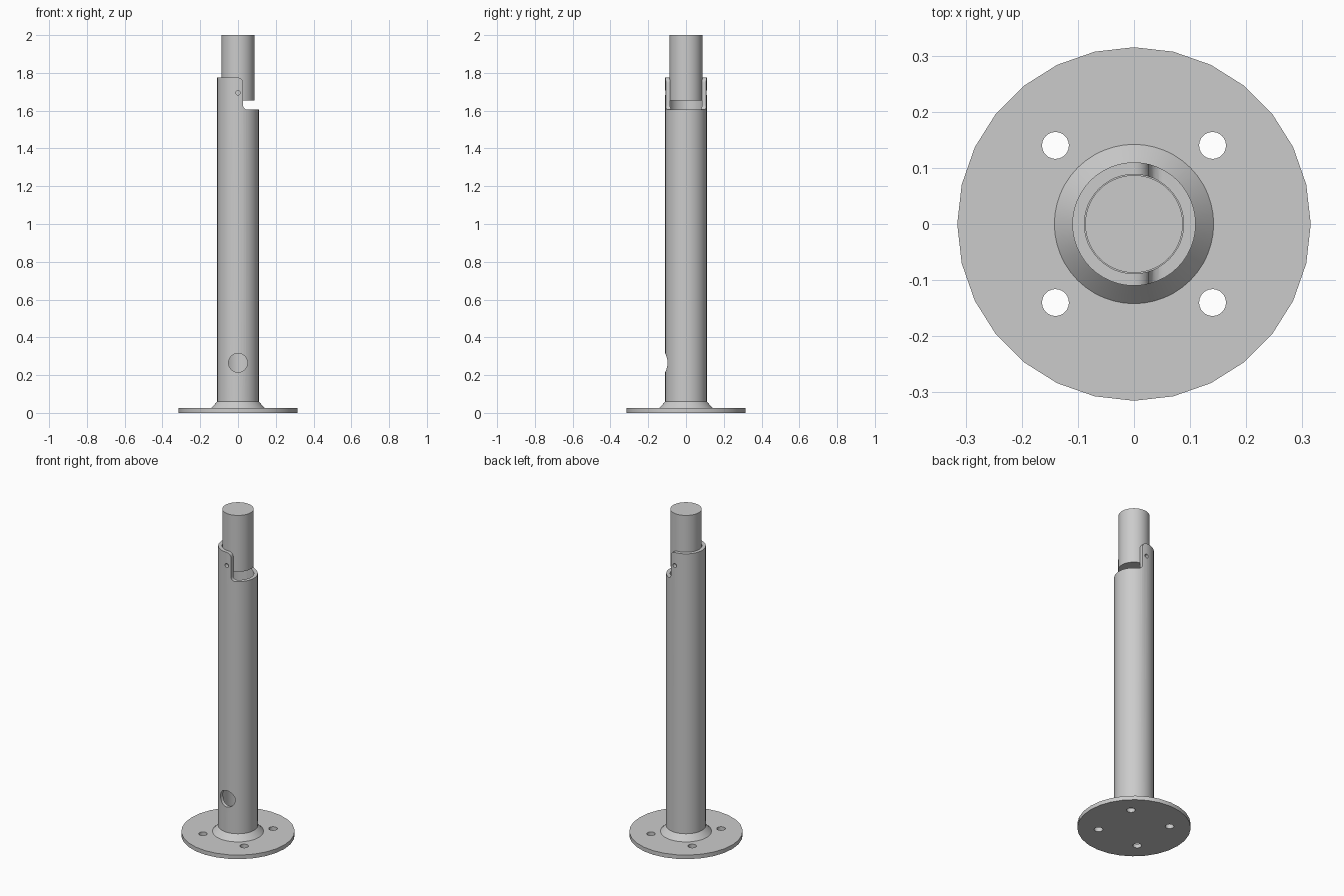
import bpy, bmesh, math
from mathutils import Matrix, Vector

cube = bpy.data.objects.get("Cube")
if cube:
    bpy.data.objects.remove(cube, do_unlink=True)

steel = bpy.data.materials.new("grey_steel")
steel.use_nodes = True
GREY = (0.6, 0.6, 0.6, 1)
steel.diffuse_color = GREY
steel.node_tree.nodes["Principled BSDF"].inputs["Base Color"].default_value = GREY


def finish(name, bm):
    bmesh.ops.recalc_face_normals(bm, faces=bm.faces)
    mesh = bpy.data.meshes.new(name)
    bm.to_mesh(mesh)
    bm.free()
    mesh.materials.append(steel)
    obj = bpy.data.objects.new(name, mesh)
    bpy.context.collection.objects.link(obj)
    return obj


def lathe(name, profile, segments):
    """Spin a closed (radius, height) profile round the z axis."""
    bm = bmesh.new()
    verts = [bm.verts.new((r, 0, z)) for r, z in profile]
    edges = [bm.edges.new((verts[i - 1], verts[i])) for i in range(len(verts))]
    bmesh.ops.spin(bm, geom=verts + edges, axis=(0, 0, 1), cent=(0, 0, 0),
                   angle=math.tau, steps=segments, use_duplicate=False)
    bmesh.ops.remove_doubles(bm, verts=bm.verts, dist=1e-5)
    return finish(name, bm)


def cylinder(name, radius, depth, centre, along_y=False, segments=24):
    bm = bmesh.new()
    turn = Matrix.Rotation(math.pi / 2 if along_y else 0, 4, 'X')
    bmesh.ops.create_cone(bm, cap_ends=True, segments=segments, radius1=radius,
                          radius2=radius, depth=depth,
                          matrix=Matrix.Translation(centre) @ turn)
    return finish(name, bm)


def arc(cx, cz, radius, start, end, steps=6):
    angles = [math.radians(start + (end - start) * i / steps) for i in range(steps + 1)]
    return [(cx + radius * math.cos(a), cz + radius * math.sin(a)) for a in angles]


def select(obj):
    bpy.ops.object.select_all(action='DESELECT')
    obj.select_set(True)
    bpy.context.view_layer.objects.active = obj


def cut(obj, cutter):
    cutter.hide_render = True
    mod = obj.modifiers.new("cut", 'BOOLEAN')
    mod.operation = 'DIFFERENCE'
    mod.solver = 'EXACT'
    mod.object = cutter
    select(obj)
    bpy.ops.object.modifier_apply(modifier=mod.name)
    bpy.data.objects.remove(cutter, do_unlink=True)


# Base flange with four bolt holes
flange = cylinder("base_flange", 0.315, 0.025, (0, 0, 0.0125), segments=28)
for sx in (-1, 1):
    for sy in (-1, 1):
        cut(flange, cylinder("bolt_cutter", 0.024, 0.2, (0.14 * sx, 0.14 * sy, 0)))

# Sloped weld collar round the foot of the tube
collar = lathe("weld_collar", [(0.109, 0.025), (0.142, 0.025), (0.11, 0.06), (0.109, 0.06)], 48)

# Hollow tube
tube = lathe("outer_tube", [(0.0885, 0.025), (0.11, 0.025), (0.11, 1.775), (0.0885, 1.775)], 48)

# Rounded notch in the tube mouth, open towards +x
outline = ([(0, 1.9)] + arc(0, 1.748, 0.027, 90, 0)
           + arc(0.051, 1.629, 0.024, 180, 270) + [(0.3, 1.605), (0.3, 1.9)])
bm = bmesh.new()
face = bm.faces.new([bm.verts.new((x, -0.3, z)) for x, z in outline])
side = bmesh.ops.extrude_face_region(bm, geom=[face])["geom"]
bmesh.ops.translate(bm, vec=Vector((0, 0.6, 0)),
                    verts=[v for v in side if isinstance(v, bmesh.types.BMVert)])
cut(tube, finish("notch_cutter", bm))

# Hinge holes through both lugs, and the cable hole in the front wall
cut(tube, cylinder("hinge_cutter", 0.012, 0.6, (0, 0, 1.695), along_y=True))
cut(tube, cylinder("cable_cutter", 0.05, 0.3, (0, -0.15, 0.265), along_y=True, segments=32))

# Solid inner post standing in the tube mouth
post = cylinder("inner_post", 0.087, 0.345, (0, 0, 1.8275), segments=48)

for part in (flange, collar, tube, post):
    select(part)
    bpy.ops.object.shade_smooth_by_angle(angle=math.radians(30))
